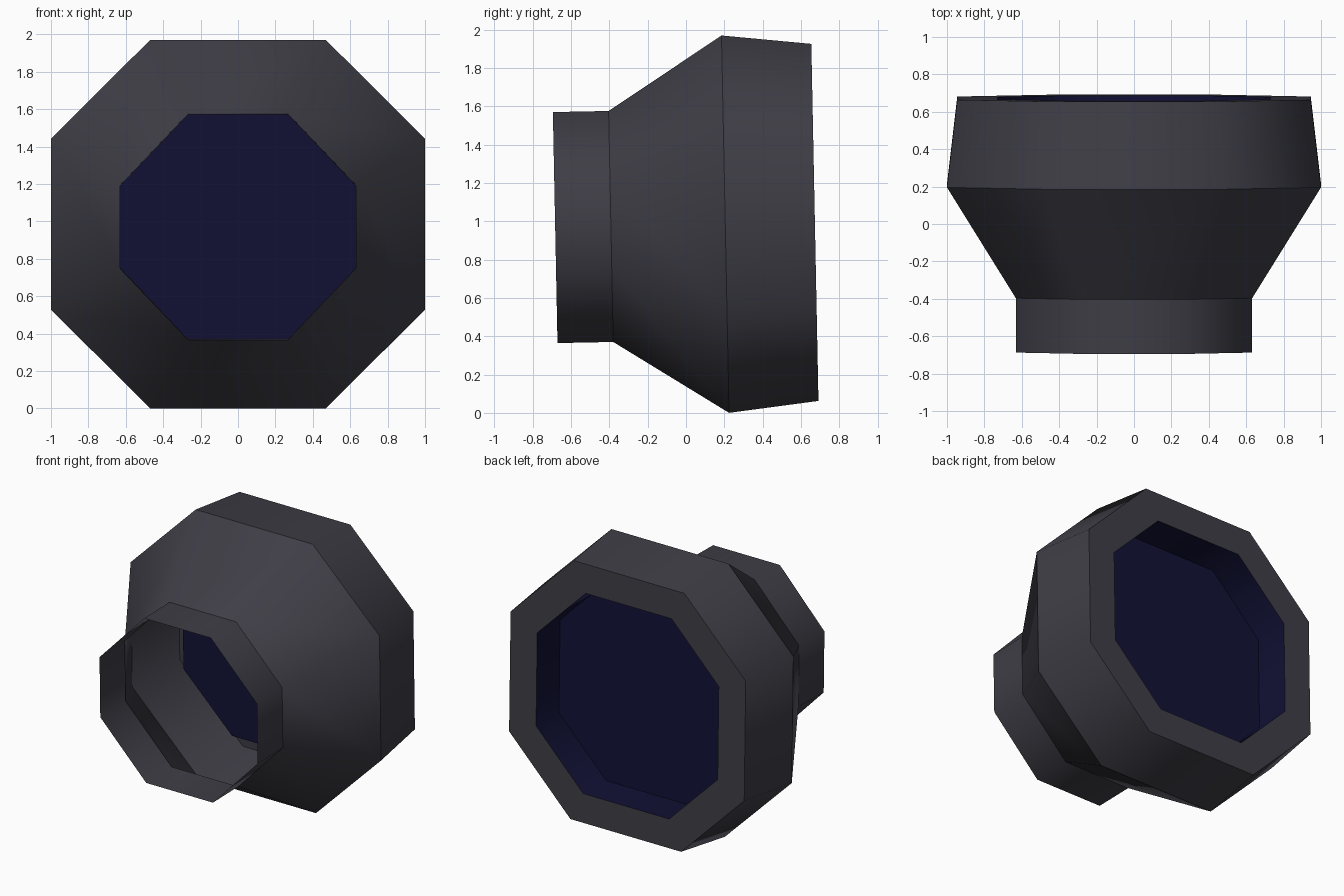
import bpy, bmesh, math
from mathutils import Matrix

if "Cube" in bpy.data.objects:
    bpy.data.objects.remove(bpy.data.objects["Cube"])

def mat(name, rgb):
    m = bpy.data.materials.new(name)
    m.diffuse_color = (*rgb, 1)
    m.use_nodes = True
    m.node_tree.nodes["Principled BSDF"].inputs["Base Color"].default_value = m.diffuse_color
    return m

GREY = mat("charcoal_grey", (0.049, 0.047, 0.061))
NAVY = mat("dark_navy", (0.0056, 0.0056, 0.036))

# The whole part leans back very slightly and stands on z = 0
TILT = Matrix.Translation((0, 0, 0.981)) @ Matrix.Rotation(0.02, 4, 'X')

def octagon(bm, y, w, h, fx, fz):
    """Octagon across y: half sizes w, h; half flats fx (top) and fz (side)."""
    pts = [(fx, h), (w, fz), (w, -fz), (fx, -h),
           (-fx, -h), (-w, -fz), (-w, fz), (-fx, h)]
    return [bm.verts.new((x, y, z)) for x, z in pts]

def shell(name, rings, material, cap=False, flip=False):
    """Skin octagon rings; lengthwise edges smooth, ring edges sharp."""
    bm = bmesh.new()
    loops = [octagon(bm, *r) for r in rings]
    for a, b in zip(loops, loops[1:]):
        for i in range(8):
            j = (i + 1) % 8
            bm.faces.new((a[i], a[j], b[j], b[i]))
    if cap:
        bm.faces.new(loops[-1])
    bmesh.ops.recalc_face_normals(bm, faces=bm.faces)
    bm.faces.ensure_lookup_table()
    f = bm.faces[0]
    c = f.calc_center_median()
    outward = f.normal.x * c.x + f.normal.z * c.z > 0
    if outward == flip:
        bmesh.ops.reverse_faces(bm, faces=bm.faces)
    for f in bm.faces:
        f.smooth = True
    for loop in loops:
        for i in range(8):
            e = bm.edges.get((loop[i], loop[(i + 1) % 8]))
            if e:
                e.smooth = False
    bm.transform(TILT)
    me = bpy.data.meshes.new(name)
    bm.to_mesh(me)
    bm.free()
    me.materials.append(material)
    ob = bpy.data.objects.new(name, me)
    bpy.context.collection.objects.link(ob)
    return ob

# Open-ended nozzle body: neck, flare, rear band and flat rear rim
HOLE = (0.73, 0.722, 0.345, 0.335)
shell("nozzle_body", [
    (-0.683, 0.632, 0.603, 0.268, 0.22),
    (-0.392, 0.632, 0.603, 0.268, 0.22),
    (0.205, 1.0, 0.985, 0.47, 0.457),
    (0.673, 0.945, 0.932, 0.445, 0.432),
    (0.673, *HOLE),
], GREY)

# Recessed dark well in the rear rim
shell("rear_well", [(0.673, *HOLE), (0.41, *HOLE)], NAVY, cap=True, flip=True)
